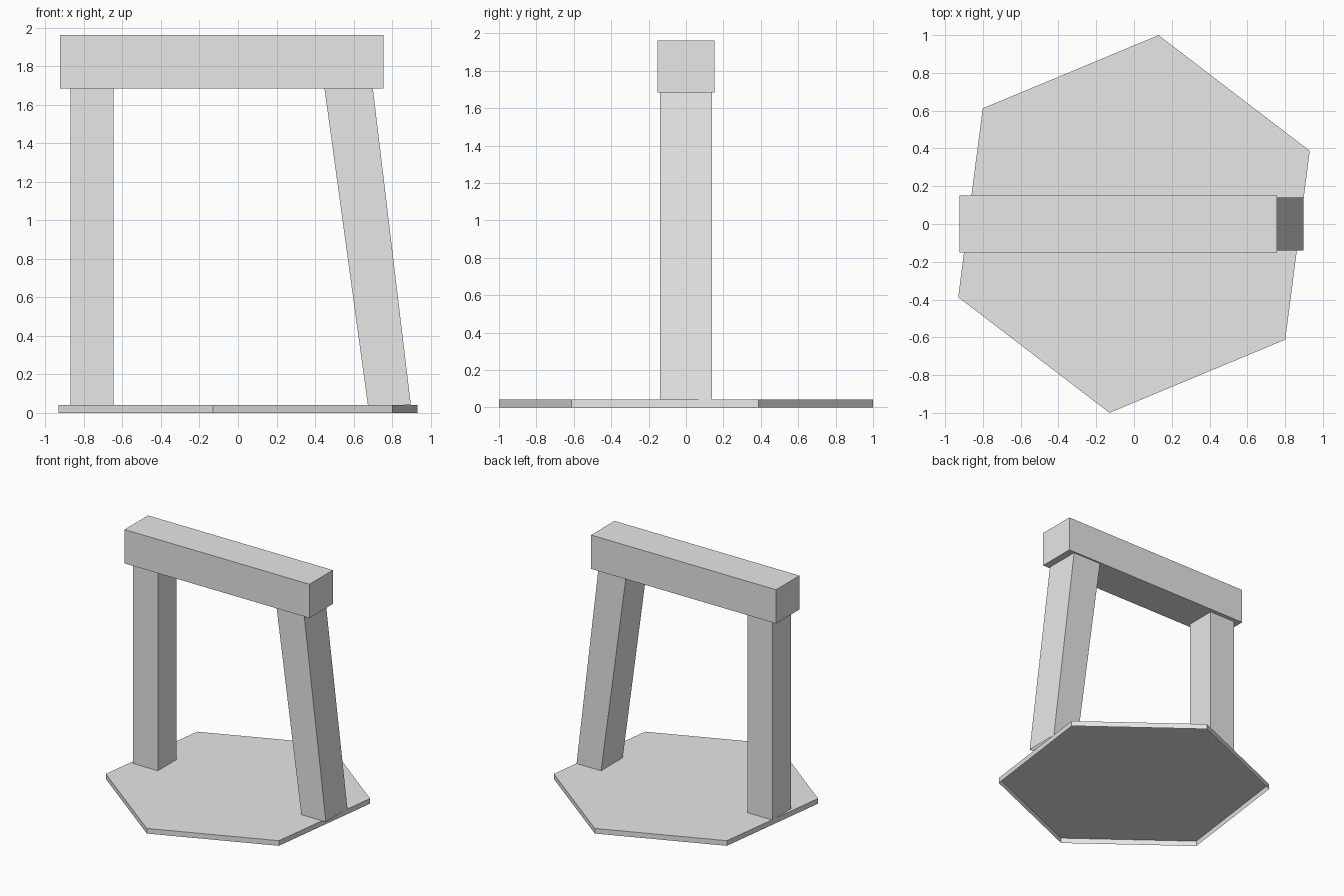
import bpy, bmesh, math

if "Cube" in bpy.data.objects:
    bpy.data.objects.remove(bpy.data.objects["Cube"])

grey = bpy.data.materials.new("light grey")
grey.diffuse_color = (0.8, 0.8, 0.8, 1)
grey.use_nodes = True
grey.node_tree.nodes["Principled BSDF"].inputs["Base Color"].default_value = grey.diffuse_color


def finish(name, bm):
    mesh = bpy.data.meshes.new(name)
    bm.to_mesh(mesh)
    bm.free()
    mesh.materials.append(grey)
    obj = bpy.data.objects.new(name, mesh)
    bpy.context.collection.objects.link(obj)
    return obj


def shell(name, bottom, top, z0, z1, floor=False):
    """Join two counter-clockwise outlines; the underside stays open unless floor is set."""
    bm = bmesh.new()
    low = [bm.verts.new((x, y, z0)) for x, y in bottom]
    high = [bm.verts.new((x, y, z1)) for x, y in top]
    n = len(low)
    for i in range(n):
        j = (i + 1) % n
        bm.faces.new((low[i], low[j], high[j], high[i]))
    bm.faces.new(high)
    if floor:
        bm.faces.new(low[::-1])
    return finish(name, bm)


def rect(x0, x1, half_depth):
    return [(x0, -half_depth), (x1, -half_depth), (x1, half_depth), (x0, half_depth)]


# Thin six-sided base plate, turned slightly, hollow underneath
angles = [math.radians(22.6 + 60 * i) for i in range(6)]
hexagon = [(1.008 * math.cos(a), 1.008 * math.sin(a)) for a in angles]
shell("base_plate", hexagon, hexagon, 0.0, 0.042)

# Upright left post
left = rect(-0.87, -0.645, 0.12)
shell("left_post", left, left, 0.042, 1.684)

# Leaning right post, a little wider at the top
shell("right_post", rect(0.674, 0.897, 0.14), rect(0.449, 0.7, 0.14), 0.042, 1.684)

# Crossbeam resting on both posts
beam = rect(-0.925, 0.756, 0.152)
shell("crossbeam", beam, beam, 1.684, 1.962, floor=True)
